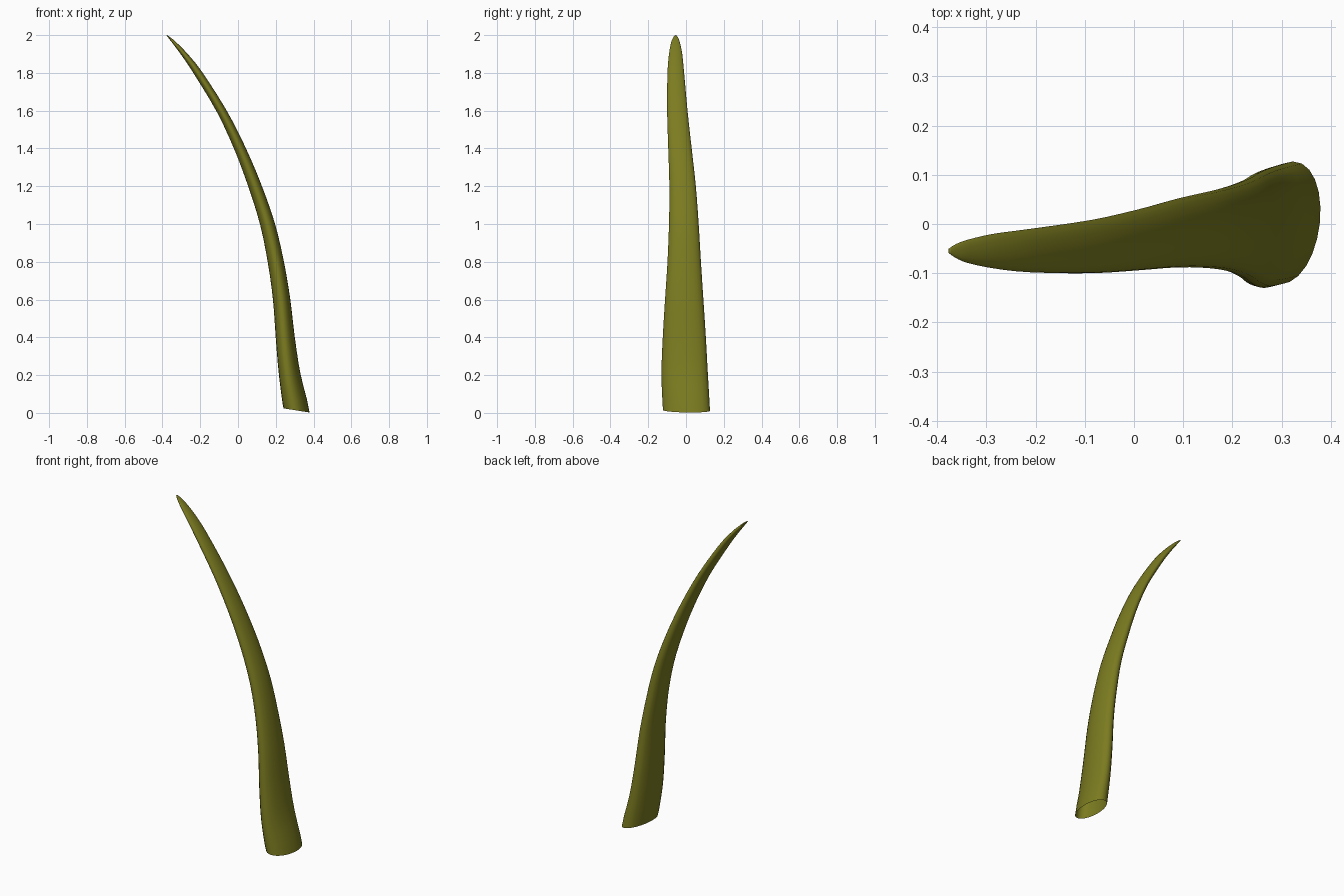
import bpy, bmesh, math
from mathutils import Vector

if "Cube" in bpy.data.objects:
    bpy.data.objects.remove(bpy.data.objects["Cube"])

# Section stations: centre height, centre x, thickness in x, y min, y max
STATIONS = [
    (0.013, 0.310, 0.138, -0.122, 0.127),
    (0.20, 0.274, 0.114, -0.130, 0.116),
    (0.40, 0.250, 0.101, -0.123, 0.105),
    (0.60, 0.231, 0.092, -0.111, 0.092),
    (0.80, 0.200, 0.086, -0.098, 0.079),
    (1.00, 0.156, 0.080, -0.090, 0.067),
    (1.20, 0.090, 0.073, -0.088, 0.052),
    (1.40, 0.010, 0.064, -0.094, 0.030),
    (1.60, -0.088, 0.056, -0.100, 0.008),
    (1.80, -0.212, 0.050, -0.098, -0.010),
    (1.90, -0.286, 0.038, -0.090, -0.020),
    (1.96, -0.338, 0.024, -0.079, -0.032),
    (1.985, -0.362, 0.014, -0.069, -0.041),
    (1.998, -0.376, 0.006, -0.059, -0.050),
]
SIDES = 24
STEPS = 3


def blend(a, b, c, d, t):
    """Smooth curve between b and c."""
    return 0.5 * (2 * b + (c - a) * t + (2 * a - 5 * b + 4 * c - d) * t * t
                  + (3 * b - a - 3 * c + d) * t ** 3)


def sample(i, t):
    last = len(STATIONS) - 1
    pts = [STATIONS[min(max(k, 0), last)] for k in (i - 1, i, i + 1, i + 2)]
    return [blend(*vals, t) for vals in zip(*pts)]


# Smoothed stations along the horn
sections = [sample(i, s / STEPS) for i in range(len(STATIONS) - 1) for s in range(STEPS)]
sections.append(list(STATIONS[-1]))

# Horn: tapering oval rings set square to the curved path, open at the foot
bm = bmesh.new()
rings = []
for i, (z, x, width, y0, y1) in enumerate(sections):
    lo, hi = sections[max(i - 1, 0)], sections[min(i + 1, len(sections) - 1)]
    tilt = math.atan2(lo[1] - hi[1], hi[0] - lo[0])
    half = 0.5 * width * math.cos(tilt)
    lean = 0.013 * max(0, 1 - z / 0.8)
    ring = []
    for k in range(SIDES):
        a = 2 * math.pi * k / SIDES
        c, s = math.cos(a), math.sin(a)
        across = half * math.copysign(abs(c) ** 0.95, c) + lean * s
        side = (y0 + y1) / 2 + (y1 - y0) / 2 * s
        co = Vector((x + across * math.cos(tilt), side, z + across * math.sin(tilt)))
        if i == 0:  # foot rim rises toward the inner side
            co = Vector((x + across, side, z - across * 0.16))
        ring.append(bm.verts.new(co))
    rings.append(ring)

for a, b in zip(rings, rings[1:]):
    for k in range(SIDES):
        n = (k + 1) % SIDES
        bm.faces.new((a[k], a[n], b[n], b[k]))
bm.faces.new(rings[-1])
bmesh.ops.recalc_face_normals(bm, faces=bm.faces)

mesh = bpy.data.meshes.new("horn")
bm.to_mesh(mesh)
bm.free()
for p in mesh.polygons:
    p.use_smooth = True
horn = bpy.data.objects.new("horn", mesh)
bpy.context.collection.objects.link(horn)

# Olive colour
olive = bpy.data.materials.new("olive")
olive.diffuse_color = (0.2, 0.2, 0.015, 1)
olive.use_nodes = True
olive.node_tree.nodes["Principled BSDF"].inputs["Base Color"].default_value = olive.diffuse_color
mesh.materials.append(olive)
